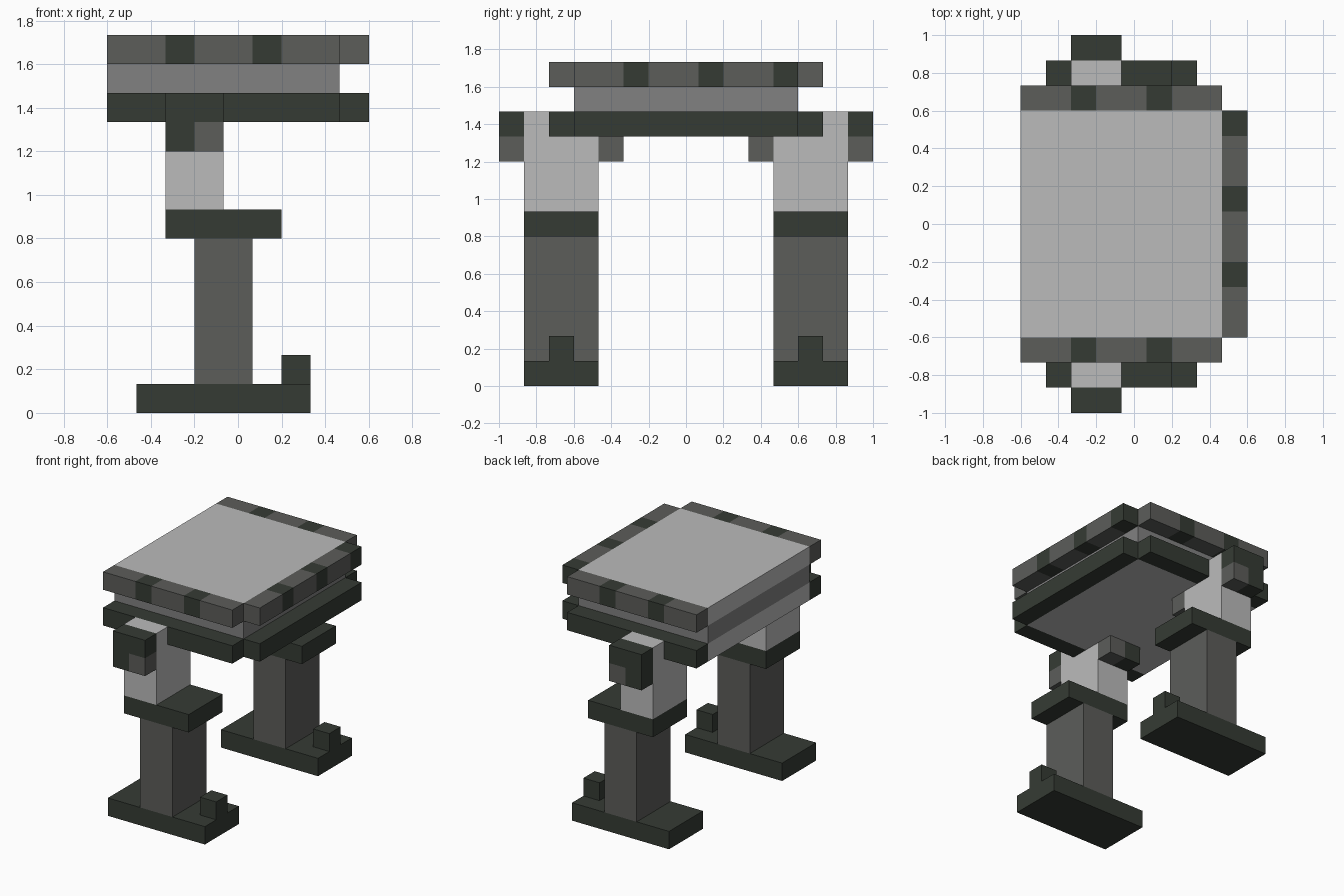
import bpy, bmesh
from mathutils import Vector

cube = bpy.data.objects.get("Cube")
if cube:
    bpy.data.objects.remove(cube, do_unlink=True)

U = 2 / 15  # one block


def linear(c):
    c /= 255
    return c / 12.92 if c <= 0.04045 else ((c + 0.055) / 1.055) ** 2.4


def material(name, rgb):
    m = bpy.data.materials.new(name)
    m.use_nodes = True
    col = (*[linear(c) for c in rgb], 1)
    m.diffuse_color = col
    m.node_tree.nodes["Principled BSDF"].inputs["Base Color"].default_value = col
    return m


DARK = material("dark green grey", (53, 59, 52))
GREY = material("dark grey", (92, 93, 90))
MID = material("mid grey", (129, 129, 129))
LIGHT = material("light grey", (187, 187, 187))


def box(name, x, y, z, mat, accent=None, cuts=(), rule=None):
    """Box from block ranges; cuts are (axis, position), rule picks accent faces."""
    bm = bmesh.new()
    bmesh.ops.create_cube(bm, size=1)
    for v in bm.verts:
        v.co = Vector([r[0] if c < 0 else r[1] for r, c in zip((x, y, z), v.co)])
    for axis, pos in cuts:
        co, no = Vector(), Vector()
        co[axis], no[axis] = pos, 1
        bmesh.ops.bisect_plane(bm, geom=bm.verts[:] + bm.edges[:] + bm.faces[:],
                               plane_co=co, plane_no=no)
    if rule:
        for f in bm.faces:
            f.material_index = int(rule(f.calc_center_median() - f.normal * 0.1))
    bmesh.ops.scale(bm, vec=(U, U, U), verts=bm.verts)
    me = bpy.data.meshes.new(name)
    bm.to_mesh(me)
    bm.free()
    me.materials.append(mat)
    if accent:
        me.materials.append(accent)
    ob = bpy.data.objects.new(name, me)
    bpy.context.collection.objects.link(ob)
    return ob


def rail(name, x, y, axis, stripes):
    """Upper edge rail with one-block dark stripes starting at the given positions."""
    ends = (x, y)[axis]
    cuts = [(axis, p) for s in stripes for p in (s, s + 1) if ends[0] < p < ends[1]]
    box(name, x, y, (12, 13), GREY, DARK, cuts,
        lambda c: any(s < c[axis] < s + 1 for s in stripes))


# Table top: three stacked slabs
for name, z, mat in (("lower_slab", (10, 11), LIGHT), ("middle_slab", (11, 12), MID),
                     ("top_slab", (12, 13), LIGHT)):
    box(name, (-4.5, 3.5), (-4.5, 4.5), z, mat)

# Edging along the right-hand end
box("end_lower_rail", (3.5, 4.5), (-4.5, 4.5), (10, 11), DARK)
rail("end_upper_rail", (3.5, 4.5), (-4.5, 4.5), 1, (-2.5, 0.5, 3.5))

# Long edging and legs, repeated front and back
for side, s in (("front", -1), ("back", 1)):
    def span(a, b):
        return tuple(sorted((a * s, b * s)))

    box(side + "_lower_rail", (-4.5, 3.5), span(4.5, 5.5), (10, 11), DARK)
    rail(side + "_upper_rail", (-4.5, 3.5), span(4.5, 5.5), 0, (-2.5, 0.5))

    width = span(3.5, 6.5)
    box(side + "_foot", (-3.5, 2.5), width, (0, 1), DARK)
    box(side + "_toe", (1.5, 2.5), span(4.5, 5.5), (1, 2), DARK)
    box(side + "_shin", (-1.5, 0.5), width, (1, 6), GREY)
    box(side + "_knee_band", (-2.5, 1.5), width, (6, 7), DARK)
    box(side + "_thigh", (-2.5, -0.5), width, (7, 10), LIGHT)
    box(side + "_hip", (-2.5, -0.5), span(5.5, 6.5), (10, 11), LIGHT)

    # Hip bolts, with one grey block at the lower corner
    box(side + "_outer_bolt", (-2.5, -0.5), span(6.5, 7.5), (9, 11), DARK, GREY,
        [(0, -1.5), (2, 10)], lambda c: c.x > -1.5 and c.z < 10)
    box(side + "_inner_bolt", (-2.5, -0.5), span(2.5, 3.5), (9, 10), DARK, GREY,
        [(0, -1.5)], lambda c: c.x > -1.5)
